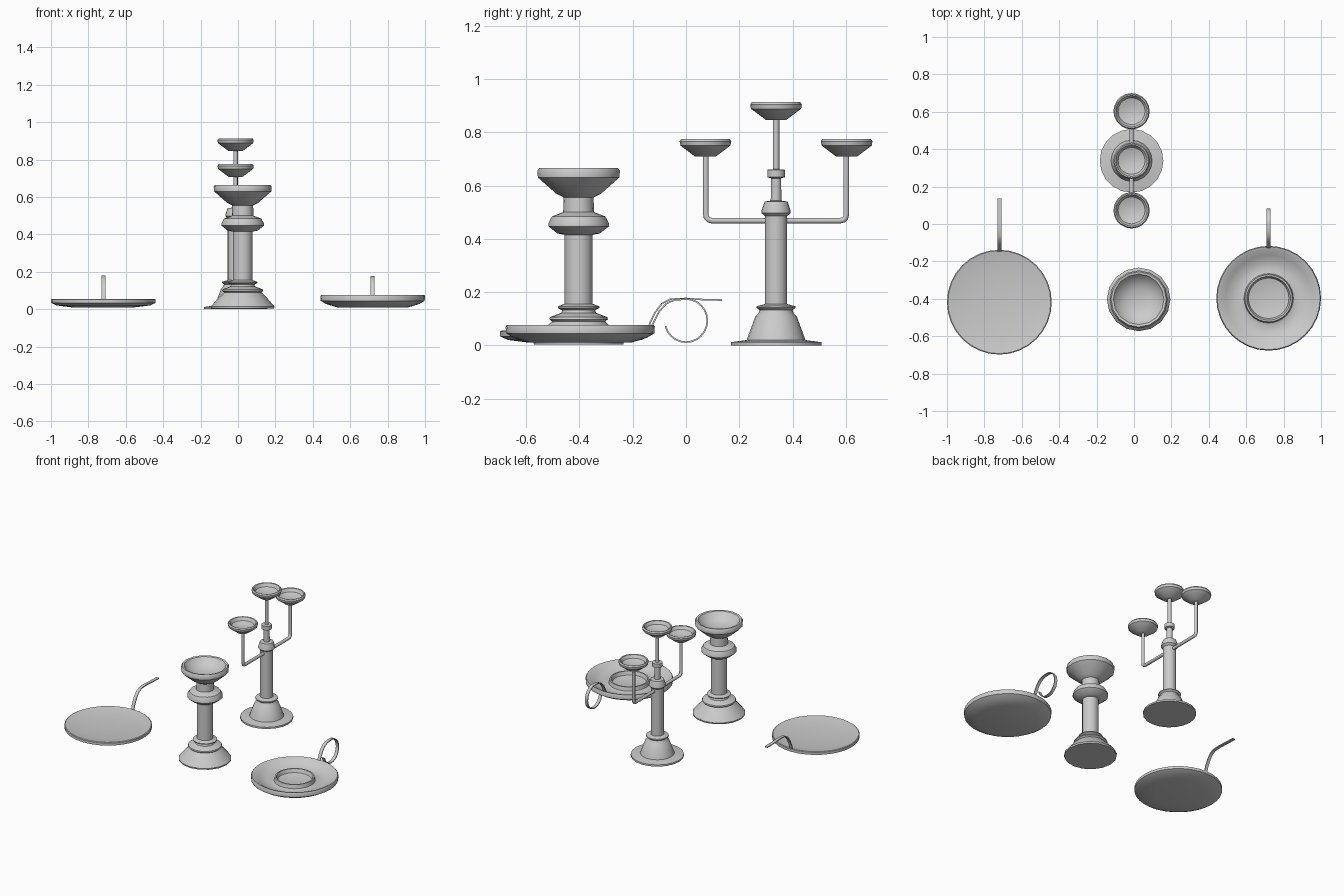
import bpy, bmesh, math
from mathutils import Vector

if "Cube" in bpy.data.objects:
    bpy.data.objects.remove(bpy.data.objects["Cube"])


def finish(bm, name, angle=40):
    bmesh.ops.recalc_face_normals(bm, faces=bm.faces)
    me = bpy.data.meshes.new(name)
    bm.to_mesh(me)
    bm.free()
    for p in me.polygons:
        p.use_smooth = True
    me.set_sharp_from_angle(angle=math.radians(angle))
    ob = bpy.data.objects.new(name, me)
    bpy.context.collection.objects.link(ob)
    return ob


def lathe(name, profile, loc, sides):
    """Revolve (radius, z) points about a vertical axis; radius 0 closes the shape."""
    bm = bmesh.new()
    rings = []
    for r, z in profile:
        n = 1 if r == 0 else sides
        rings.append([bm.verts.new((loc[0] + r * math.cos(2 * math.pi * i / sides),
                                    loc[1] + r * math.sin(2 * math.pi * i / sides), z))
                      for i in range(n)])
    for a, b in zip(rings, rings[1:]):
        for i in range(sides):
            j = (i + 1) % sides
            f = [a[i % len(a)], a[j % len(a)], b[j % len(b)], b[i % len(b)]]
            bm.faces.new(list(dict.fromkeys(f)))
    return finish(bm, name)


def strap(name, path, x, width=0.022, thick=0.006):
    """Flat metal strip following a (y, z) path."""
    bm = bmesh.new()
    rows = []
    for i, p in enumerate(path):
        a, b = path[max(i - 1, 0)], path[min(i + 1, len(path) - 1)]
        t = Vector((b[0] - a[0], b[1] - a[1])).normalized() * thick / 2
        rows.append([bm.verts.new((x + sx * width / 2, p[0] - s * t.y, p[1] + s * t.x))
                     for sx, s in ((-1, -1), (1, -1), (1, 1), (-1, 1))])
    for a, b in zip(rows, rows[1:]):
        for i in range(4):
            j = (i + 1) % 4
            bm.faces.new((a[i], a[j], b[j], b[i]))
    bm.faces.new(rows[0])
    bm.faces.new(rows[-1])
    return finish(bm, name)


def tube(name, path, x, radius, sides=10):
    """Round rod following a (y, z) path, mitred at the bends."""
    bm = bmesh.new()
    rows = []
    for i, p in enumerate(path):
        a, b = path[max(i - 1, 0)], path[min(i + 1, len(path) - 1)]
        t = Vector((b[0] - a[0], b[1] - a[1])).normalized()
        row = []
        for k in range(sides):
            c = radius * math.cos(2 * math.pi * k / sides)
            s = radius * math.sin(2 * math.pi * k / sides)
            row.append(bm.verts.new((x + c, p[0] - s * t.y, p[1] + s * t.x)))
        rows.append(row)
    for a, b in zip(rows, rows[1:]):
        for i in range(sides):
            j = (i + 1) % sides
            bm.faces.new((a[i], a[j], b[j], b[i]))
    bm.faces.new(rows[0])
    bm.faces.new(rows[-1])
    return finish(bm, name)


# Shallow plate with a curved strap handle
lathe("plate", [(0, 0.01), (0.17, 0.01), (0.25, 0.02), (0.28, 0.034), (0.28, 0.052),
                (0.275, 0.055), (0.25, 0.05), (0.19, 0.042), (0.10, 0.036), (0, 0.034)],
      (-0.72, -0.418), 32)
strap("plate_handle", [(-0.148, 0.04), (-0.135, 0.085), (-0.115, 0.125), (-0.09, 0.157),
                       (-0.06, 0.173), (0, 0.176), (0.06, 0.172), (0.135, 0.17)], -0.72)

# Saucer candle holder with a ring handle
lathe("saucer", [(0, 0.01), (0.19, 0.01), (0.25, 0.028), (0.278, 0.045), (0.28, 0.07),
                 (0.275, 0.077), (0.262, 0.074), (0.23, 0.052), (0.19, 0.036), (0.15, 0.032),
                 (0.132, 0.038), (0.126, 0.064), (0.117, 0.064), (0.108, 0.04),
                 (0.07, 0.031), (0, 0.029)], (0.72, -0.397), 32)
ring = [(-0.135, 0.055), (-0.12, 0.09), (-0.10, 0.128), (-0.075, 0.156), (-0.045, 0.17)]
ring += [(0.08 * math.cos(math.radians(a)), 0.093 + 0.081 * math.sin(math.radians(a)))
         for a in range(90, -166, -15)]
strap("saucer_ring_handle", ring, 0.72)

# Stout turned candlestick
lathe("candlestick", [(0, 0.004), (0.168, 0.004), (0.17, 0.014), (0.135, 0.055), (0.10, 0.09),
                      (0.11, 0.098), (0.108, 0.106), (0.065, 0.122), (0.062, 0.132),
                      (0.078, 0.14), (0.078, 0.146), (0.053, 0.156), (0.053, 0.415),
                      (0.08, 0.42), (0.114, 0.447), (0.114, 0.458), (0.10, 0.484),
                      (0.058, 0.50), (0.056, 0.555), (0.085, 0.57), (0.153, 0.63),
                      (0.155, 0.655), (0.148, 0.665), (0.135, 0.662), (0.11, 0.628),
                      (0.06, 0.608), (0, 0.602)], (0.025, -0.403), 16)

# Candelabra: stem, arms and three cups
cx, cy = -0.013, 0.338
lathe("candelabra_stem", [(0, 0), (0.17, 0), (0.17, 0.012), (0.11, 0.02), (0.105, 0.035),
                          (0.078, 0.108), (0.066, 0.12), (0.062, 0.132), (0.074, 0.142),
                          (0.072, 0.147), (0.042, 0.155), (0.042, 0.485), (0.055, 0.497),
                          (0.054, 0.507), (0.043, 0.54), (0.02, 0.543), (0.019, 0.627),
                          (0.033, 0.631), (0.033, 0.659), (0.012, 0.661), (0.012, 0.855),
                          (0, 0.855)], (cx, cy), 20)
for side, label in ((-1, "front"), (1, "rear")):
    arm = [(0, 0.468), (0.24, 0.468), (0.253, 0.471), (0.261, 0.479), (0.264, 0.492), (0.264, 0.72)]
    tube(label + "_arm", [(cy + side * d, z) for d, z in arm], cx, 0.011)
for label, dy, z in (("front", -0.265, 0.708), ("centre", 0, 0.846), ("rear", 0.265, 0.708)):
    lathe(label + "_cup", [(0, z), (0.038, z), (0.094, z + 0.042), (0.097, z + 0.058),
                           (0.091, z + 0.067), (0.084, z + 0.065), (0.072, z + 0.045),
                           (0.04, z + 0.034), (0, z + 0.031)], (cx, cy + dy), 20)
